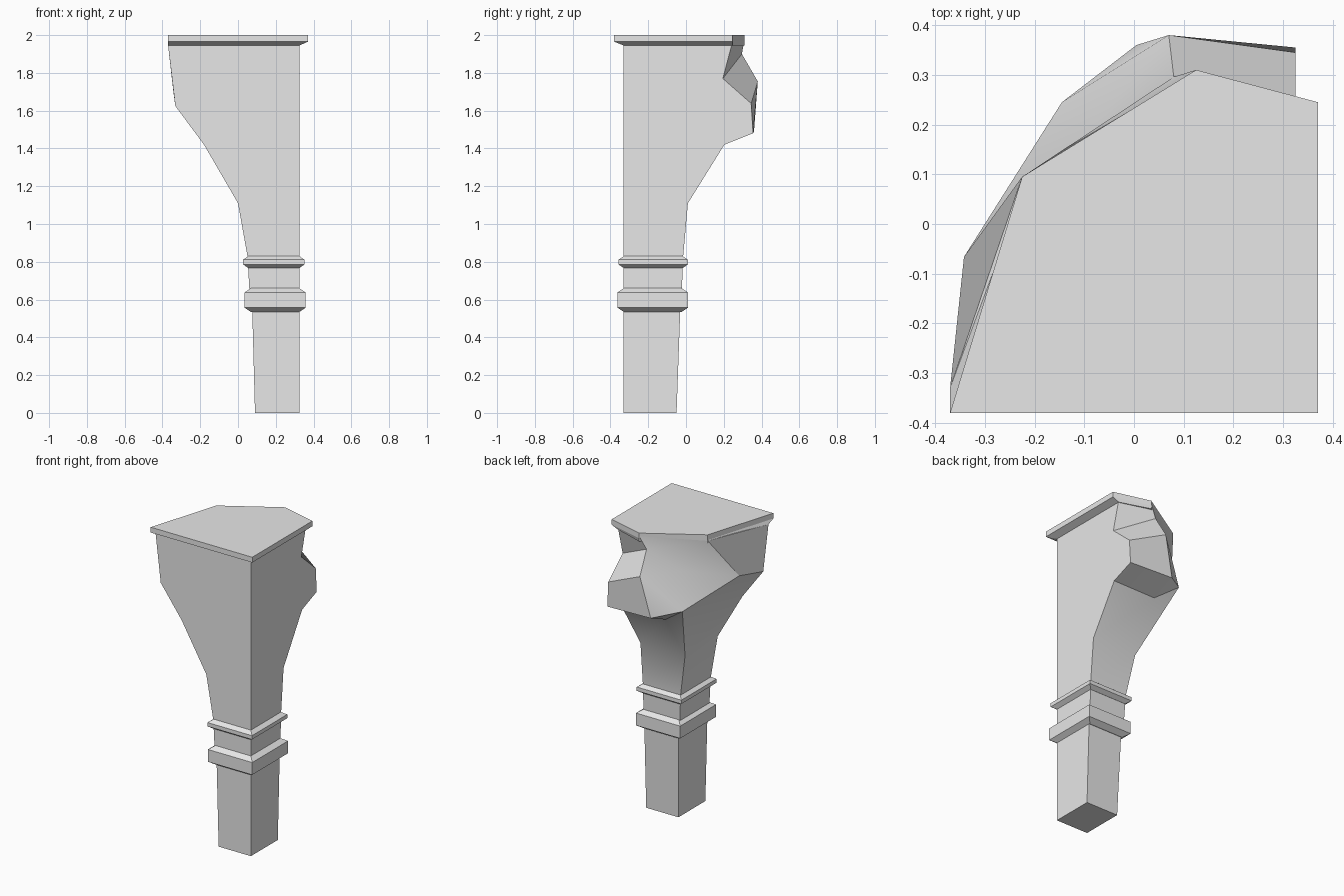
import bpy
import bmesh
from math import radians

cube = bpy.data.objects.get("Cube")
if cube:
    bpy.data.objects.remove(cube, do_unlink=True)

# One plain grey for the whole leg
grey = bpy.data.materials.new("plain_grey")
grey.use_nodes = True
grey.diffuse_color = (0.8, 0.8, 0.8, 1)
grey.node_tree.nodes["Principled BSDF"].inputs["Base Color"].default_value = (0.8, 0.8, 0.8, 1)


def finish(name, bm):
    bmesh.ops.recalc_face_normals(bm, faces=bm.faces)
    mesh = bpy.data.meshes.new(name)
    bm.to_mesh(mesh)
    bm.free()
    obj = bpy.data.objects.new(name, mesh)
    bpy.context.collection.objects.link(obj)
    mesh.materials.append(grey)
    return obj


def loft(name, rings):
    """Join stacked outlines into a closed solid."""
    bm = bmesh.new()
    loops = [[bm.verts.new(p) for p in ring] for ring in rings]
    for low, high in zip(loops, loops[1:]):
        for i in range(len(low)):
            j = (i + 1) % len(low)
            bm.faces.new((low[i], low[j], high[j], high[i]))
    bm.faces.new(loops[0])
    bm.faces.new(loops[-1])
    finish(name, bm)


def rect(z, x0, y1, out=0.0):
    """Rectangle anchored on the straight front and side planes."""
    x1, y0 = 0.325 + out, -0.33 - out
    return [(x0, y0, z), (x1, y0, z), (x1, y1, z), (x0, y1, z)]


def band(name, bottom, top, x0, y1, out, bevel):
    """Moulding with chamfered upper and lower edges."""
    inner_x, inner_y = x0 + out, y1 - out
    loft(name, [rect(bottom, inner_x, inner_y), rect(bottom + bevel, x0, y1, out),
                rect(top - bevel, x0, y1, out), rect(top, inner_x, inner_y)])


# Tapered foot, neck and two mouldings
loft("foot", [rect(0, 0.09, -0.05), rect(0.56, 0.075, -0.03)])
loft("neck", [rect(0.56, 0.065, -0.025), rect(0.84, 0.05, -0.015)])
band("lower_band", 0.535, 0.66, 0.035, 0.01, 0.033, 0.022)
band("upper_band", 0.767, 0.83, 0.027, 0.01, 0.027, 0.019)

# Top slab, flush with the body at the rear and overhanging front and side
slab = [(-0.37, -0.38), (0.37, -0.38), (0.37, 0.245), (0.125, 0.31), (-0.225, 0.095)]
under = [(-0.37, -0.33), (0.325, -0.33), (0.325, 0.245), (0.125, 0.31), (-0.225, 0.095)]
loft("top_slab", [[(x, y, z) for x, y in outline]
                  for outline, z in ((under, 1.945), (slab, 1.965), (slab, 2.0))])

# Flared body: corner points by name
S, F = 0.325, -0.33
points = {
    "base_front_left": (0.05, F, 0.83), "base_front_right": (S, F, 0.83),
    "base_back_right": (S, -0.015, 0.83), "base_back_left": (0.05, -0.015, 0.83),
    "knee_front": (0, F, 1.11), "knee_left": (0, 0.01, 1.11), "knee_right": (S, 0.01, 1.11),
    "flare_front": (-0.18, F, 1.42), "flare_left": (0.01, 0.2, 1.42),
    "flare_right": (S, 0.203, 1.42),
    "shoulder": (-0.332, F, 1.625), "hip": (-0.342, -0.066, 1.70),
    "lip_left": (-0.145, 0.245, 1.53), "lip_mid": (0.005, 0.36, 1.49),
    "lip_right": (S, 0.355, 1.48),
    "knob_mid": (0.07, 0.38, 1.755), "knob_right": (S, 0.345, 1.638),
    "notch_left": (-0.1, 0.174, 1.756), "notch_mid": (0.08, 0.296, 1.9),
    "notch_right": (S, 0.195, 1.77),
    "top_front": (-0.37, F, 1.945), "top_corner": (S, F, 1.945),
    "top_right": (S, 0.245, 1.96), "top_mid": (0.125, 0.31, 1.98),
    "top_left": (-0.225, 0.095, 1.96),
}
# Straight front and side panels, then the carved rear from the base upwards
faces = [
    "base_front_left base_front_right base_back_right base_back_left",
    "base_front_left base_front_right top_corner top_front shoulder flare_front knee_front",
    "base_front_right base_back_right knee_right flare_right lip_right "
    "knob_right notch_right top_right top_corner",
    "base_back_right base_back_left knee_left knee_right",
    "base_back_left base_front_left knee_front knee_left",
    "knee_right knee_left flare_left flare_right",
    "knee_left lip_left flare_left",
    "knee_left knee_front flare_front lip_left",
    "flare_front shoulder hip lip_left",
    "flare_right flare_left lip_mid lip_right",
    "flare_left lip_left lip_mid",
    "lip_right lip_mid knob_mid knob_right",
    "lip_mid lip_left knob_mid",
    "knob_right knob_mid notch_mid notch_right",
    "knob_mid lip_left notch_left notch_mid",
    "lip_left hip notch_left",
    "notch_right notch_mid top_mid top_right",
    "notch_mid notch_left top_left top_mid",
    "notch_left hip top_left",
    "hip shoulder top_front top_left",
    "top_front top_corner top_right top_mid top_left",
]
bm = bmesh.new()
verts = {name: bm.verts.new(p) for name, p in points.items()}
for corners in faces:
    bm.faces.new([verts[name] for name in corners.split()])
body = finish("flared_body", bm)

# Soften the gentle folds of the body, keeping its sharp edges
bpy.ops.object.select_all(action="DESELECT")
body.select_set(True)
bpy.context.view_layer.objects.active = body
bpy.ops.object.shade_smooth_by_angle(angle=radians(30))
